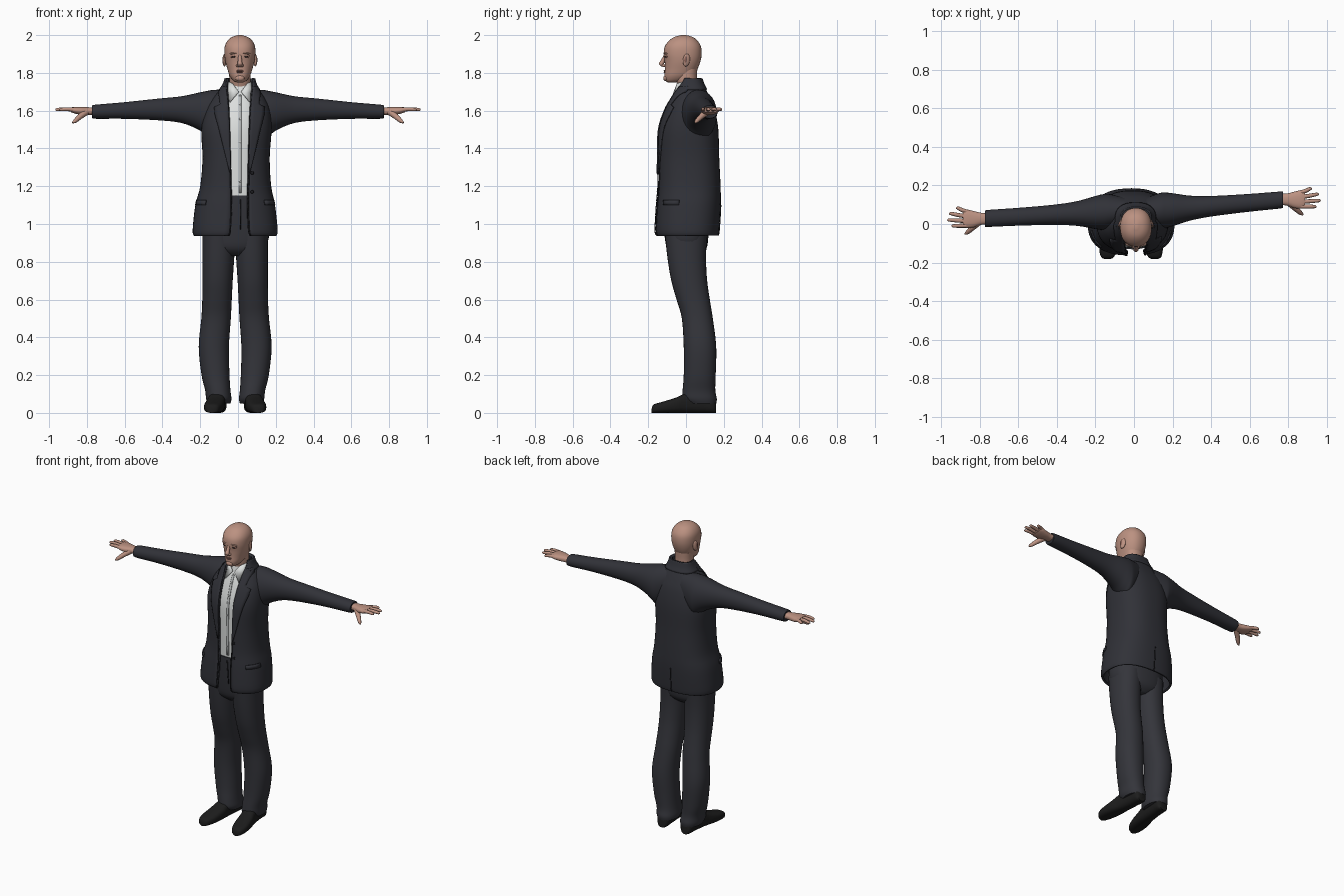
import bpy, bmesh, math
from mathutils import Vector

if "Cube" in bpy.data.objects:
    bpy.data.objects.remove(bpy.data.objects["Cube"])


def material(name, rgb):
    m = bpy.data.materials.new(name)
    m.diffuse_color = (*rgb, 1)
    m.use_nodes = True
    m.node_tree.nodes["Principled BSDF"].inputs["Base Color"].default_value = m.diffuse_color
    return m


SUIT = material("charcoal jacket", (0.030, 0.031, 0.039))
TROUSER = material("charcoal trousers", (0.034, 0.035, 0.043))
SEAM = material("dark seam", (0.012, 0.012, 0.015))
SHIRT = material("white shirt", (0.72, 0.74, 0.73))
PLACKET = material("shirt shade", (0.50, 0.52, 0.52))
SKIN = material("skin", (0.50, 0.285, 0.22))
DARKSKIN = material("shaded skin", (0.25, 0.12, 0.095))
SHOE = material("black leather", (0.012, 0.012, 0.012))
EYE = material("dark eye", (0.03, 0.02, 0.018))


def resample(keys, steps=4):
    """Smooth interpolation through rows of section values."""
    out = []
    for i in range(len(keys) - 1):
        a, b = keys[max(i - 1, 0)], keys[i]
        c, d = keys[i + 1], keys[min(i + 2, len(keys) - 1)]
        for k in range(steps):
            t = k / steps
            out.append([0.5 * (2 * q + (r - p) * t + (2 * p - 5 * q + 4 * r - s) * t * t
                               + (3 * q - p - 3 * r + s) * t ** 3)
                        for p, q, r, s in zip(a, b, c, d)])
    return out + [list(keys[-1])]


def skin_rings(name, rings, mat, closed=True, thick=0):
    """Bridge rings of points into one mesh."""
    bm = bmesh.new()
    rows = [[bm.verts.new(p) for p in r] for r in rings]
    n = len(rows[0])
    for r, s in zip(rows, rows[1:]):
        for j in range(n if closed else n - 1):
            k = (j + 1) % n
            bm.faces.new((r[j], r[k], s[k], s[j]))
    if closed:
        bm.faces.new(rows[0])
        bm.faces.new(rows[-1])
    bmesh.ops.recalc_face_normals(bm, faces=bm.faces)
    me = bpy.data.meshes.new(name)
    bm.to_mesh(me)
    bm.free()
    me.materials.append(mat)
    ob = bpy.data.objects.new(name, me)
    bpy.context.collection.objects.link(ob)
    if thick:
        mod = ob.modifiers.new("thickness", 'SOLIDIFY')
        mod.thickness, mod.offset = thick, 0
    return ob


def spow(v, e):
    return math.copysign(abs(v) ** e, v)


def loft(name, axis, keys, mat, p=2.2, n=32):
    """Loft rounded sections; key = (station, centre a, half a, low b, high b)."""
    rings = []
    for s, ca, ha, b0, b1 in resample(keys):
        ring = []
        for j in range(n):
            t = 2 * math.pi * j / n
            a = ca + ha * spow(math.sin(t), 2 / p)
            b = (b0 + b1) / 2 - (b1 - b0) / 2 * spow(math.cos(t), 2 / p)
            ring.append({'z': (a, b, s), 'x': (s, a, b), 'y': (a, s, b)}[axis])
        rings.append(ring)
    return skin_rings(name, rings, mat)


def tube(name, keys, mat, n=10):
    """Round tapered tube; key = (x, y, z, radius)."""
    rows = resample(keys, 3)
    q = (Vector(rows[-1][:3]) - Vector(rows[0][:3])).to_track_quat('Z', 'Y')
    return skin_rings(name, [[Vector(r[:3]) + q @ Vector((math.cos(2 * math.pi * j / n), math.sin(2 * math.pi * j / n), 0)) * r[3]
                              for j in range(n)] for r in rows], mat)


def blob(name, loc, size, mat, rot=(0, 0, 0)):
    bpy.ops.mesh.primitive_uv_sphere_add(segments=16, ring_count=10, location=loc, rotation=rot)
    ob = bpy.context.object
    ob.name, ob.scale = name, size
    ob.data.materials.append(mat)
    return ob


# Jacket: open shell; key = (z, centre x, half width, front y, back y, half opening)
JP, MID = 2.5, 0.008
JACKET = resample([
    (.94, -.015, .213, -.150, .165, .052), (.97, -.015, .219, -.157, .170, .045),
    (1.1, -.015, .205, -.150, .178, .040), (1.2, -.012, .182, -.142, .177, .042),
    (1.35, -.010, .172, -.140, .170, .046), (1.5, -.008, .180, -.135, .165, .050),
    (1.6, 0, .165, -.105, .148, .054), (1.66, .005, .135, -.075, .125, .058),
    (1.71, .008, .095, -.050, .100, .062), (1.74, .009, .078, -.037, .085, .065),
    (1.77, .010, .068, -.020, .075, .062)])


def edge_angle(row, side, extra=0):
    gap = row[5] + side * (MID - row[1]) + extra
    return side * math.asin(min(gap / row[2], .995) ** (JP / 2))


def jacket_point(row, t, off=0):
    z, cx, hw, y0, y1, _ = row
    return (cx + (hw + off) * spow(math.sin(t), 2 / JP),
            (y0 + y1) / 2 - ((y1 - y0) / 2 + off) * spow(math.cos(t), 2 / JP), z)


def wrap(row, off=0, n=48):
    a, b = edge_angle(row, 1), edge_angle(row, -1) + 2 * math.pi
    return [jacket_point(row, a + (b - a) * j / n, off) for j in range(n + 1)]


skin_rings("jacket_body", [wrap(r) for r in JACKET], SUIT, False, .012)
skin_rings("jacket_collar", [wrap(r, .008) for r in JACKET if r[0] > 1.70], SUIT, False, .01)

# Lapels and front edge seams follow the jacket surface
for side, tag in ((-1, "right"), (1, "left")):
    rows = [r for r in JACKET if 1.26 < r[0] < 1.73]
    strips = []
    for r in rows:
        w = .07 * min(1, (r[0] - 1.24) / .34) if r[0] < 1.63 else .04
        strips.append([jacket_point(r, edge_angle(r, side, w * k / 4), .011) for k in range(5)])
    skin_rings(tag + "_lapel", strips, SUIT, False, .008)
    line = [[jacket_point(r, edge_angle(r, side, e), .0085) for e in (0, .006)]
            for r in JACKET if r[0] < 1.3]
    skin_rings(tag + "_front_seam", line, SEAM, False, .003)
    # pocket flaps
    flap = [[jacket_point(r, side * a, .009) for a in (.75, .95, 1.15, 1.35)]
            for r in JACKET if 1.09 < r[0] < 1.14]
    skin_rings(tag + "_pocket_flap", flap, SUIT, False, .006)
for z in (1.17, 1.27):
    blob("jacket_button", (.075, -.150, z), (.009, .005, .009), SEAM)
skin_rings("back_vent", [[(x, jacket_point(r, math.pi)[1] + .0075, r[0]) for x in (-.016, -.011)]
                         for r in JACKET if r[0] < 1.11], SEAM, False, .003)

# Shirt, placket, buttons and collar
SHIRT_KEYS = [(1.12, 0, .12, -.123, .1), (1.35, 0, .12, -.125, .1), (1.5, 0, .12, -.12, .1),
              (1.6, .005, .105, -.095, .1), (1.66, .008, .085, -.072, .085),
              (1.70, .010, .070, -.052, .075), (1.735, .010, .063, -.042, .066)]
loft("shirt", 'z', SHIRT_KEYS, SHIRT, 2.6)
front = [r for r in resample(SHIRT_KEYS) if 1.15 < r[0] < 1.69]
skin_rings("shirt_placket", [[(x, r[3] - .001, r[0]) for x in (.004, .018)] for r in front],
           PLACKET, False, .004)
for r in front[1::4]:
    blob("shirt_button", (.011, r[3] - .004, r[0]), (.005, .003, .005), SHIRT)
for s in (-1, 1):
    skin_rings("collar_leaf", [[(.01 + s * .006, -.063, 1.70), (.01 + s * .052, -.080, 1.645)],
                               [(.01 + s * .040, -.045, 1.745), (.01 + s * .070, -.035, 1.69)],
                               [(.01 + s * .064, .005, 1.755), (.01 + s * .078, .005, 1.71)]],
               SHIRT, False, .006)

# Trousers
loft("trouser_hips", 'z', [(.83, -.015, .05, -.06, .07), (.87, -.015, .15, -.10, .108),
                           (.95, -.012, .178, -.115, .12), (1.08, -.01, .165, -.127, .13),
                           (1.15, -.008, .14, -.131, .12)], TROUSER, 2.4)
skin_rings("trouser_fly", [[(x, -.133 + (1.13 - z) * .1, z) for x in (.010, .015)]
                           for z in (.97, 1.05, 1.13)], SEAM, False, .004)
LEG = [(.05, .085, .060, .005, .160), (.075, .087, .067, -.018, .163), (.12, .092, .067, -.018, .155),
       (.2, .104, .074, -.012, .157), (.35, .113, .080, -.012, .160), (.5, .101, .078, -.022, .142),
       (.6, .096, .078, -.050, .126), (.7, .093, .080, -.078, .112), (.82, .089, .084, -.098, .106),
       (.95, .085, .088, -.112, .112)]
SOLE = [(-.182, .122, .012, 0, .022), (-.17, .122, .034, 0, .045), (-.12, .116, .049, 0, .06),
        (-.05, .106, .050, 0, .082), (0, .098, .045, 0, .105), (.08, .090, .042, 0, .12),
        (.14, .086, .040, 0, .09), (.158, .086, .026, 0, .06)]
for s, tag in ((-1, "right"), (1, "left")):
    flip = lambda keys: [(k[0], -.015 + s * k[1], *k[2:]) for k in keys]
    loft(tag + "_trouser_leg", 'z', flip(LEG), TROUSER, 2.2)
    loft(tag + "_shoe", 'y', flip(SOLE), SHOE, 2.8, 24)

# Sleeves, palms and fingers; each arm drifts a little in y along its length
ARM = [(.05, 0, .07, 1.51, 1.712), (.13, 0, .092, 1.45, 1.710), (.165, 0, .092, 1.468, 1.704),
       (.21, 0, .083, 1.50, 1.695), (.3, 0, .063, 1.535, 1.676), (.42, 0, .052, 1.549, 1.664),
       (.6, 0, .046, 1.557, 1.645), (.75, 0, .044, 1.557, 1.632), (.772, 0, .041, 1.562, 1.628)]
PALM = [(.74, 0, .030, 1.577, 1.617), (.79, 0, .031, 1.577, 1.618), (.83, -.002, .042, 1.578, 1.620),
        (.865, 0, .048, 1.585, 1.620), (.885, .002, .043, 1.592, 1.617)]
TIPS = [(.922, .056), (.958, .027), (.967, -.006), (.945, -.037)]
for s, tag, slope in ((-1, "right", -.055), (1, "left", .09)):
    mid = lambda x: .065 + slope * (x - .1)
    loft(tag + "_sleeve", 'x', [(s * k[0], mid(k[0]), *k[2:]) for k in ARM], SUIT, 2.1)
    h = mid(.79)
    loft(tag + "_palm", 'x', [(s * k[0], h + k[1], *k[2:]) for k in PALM], SKIN, 2.4, 20)
    for i, (tx, ty) in enumerate(TIPS):
        by = .035 - .0235 * i
        tube(tag + "_finger", [(s * .86, h + by, 1.604, .011), (s * (.86 + tx) / 2, h + (by + ty) / 2, 1.608, .0105),
                               (s * (tx - .01), h + ty, 1.606, .0085), (s * tx, h + ty, 1.605, .003)], SKIN)
    tube(tag + "_thumb", [(s * .805, h - .018, 1.592, .018), (s * .835, h - .045, 1.570, .015),
                          (s * .862, h - .070, 1.546, .011), (s * .875, h - .079, 1.536, .004)], SKIN)

# Neck and head
HX = .010
loft("neck", 'z', [(1.66, HX, .058, -.035, .070), (1.72, HX, .056, -.042, .062),
                   (1.77, HX, .056, -.055, .058), (1.82, HX, .058, -.05, .06)], SKIN)
loft("head", 'z', [(1.750, HX, .018, -.098, -.055), (1.760, HX, .036, -.109, -.005),
                   (1.785, HX, .054, -.114, .035), (1.82, HX, .066, -.112, .060),
                   (1.86, HX, .077, -.113, .076), (1.90, HX, .082, -.118, .083),
                   (1.94, HX, .080, -.112, .079), (1.97, HX, .066, -.090, .061),
                   (1.99, HX, .042, -.062, .036), (2.0, HX, .010, -.025, .000)], SKIN, 2.2, 36)

# Face
tube("nose", [(HX, -.108, 1.898, .008), (HX, -.122, 1.865, .011),
              (HX, -.131, 1.846, .014), (HX, -.122, 1.832, .010)], SKIN, 14)
blob("upper_lip", (HX, -.111, 1.811), (.022, .007, .004), DARKSKIN)
blob("lower_lip", (HX, -.112, 1.803), (.018, .007, .004), DARKSKIN)
blob("chin", (HX, -.106, 1.772), (.024, .014, .016), SKIN)
for s, tag in ((-1, "right"), (1, "left")):
    blob(tag + "_eye_socket", (HX + s * .033, -.105, 1.887), (.019, .006, .010), DARKSKIN, (0, 0, s * .3))
    blob(tag + "_eye", (HX + s * .033, -.109, 1.886), (.011, .005, .005), EYE, (0, 0, s * .3))
    blob(tag + "_brow", (HX + s * .034, -.108, 1.904), (.023, .008, .005), SKIN, (0, s * .12, s * .3))
    blob(tag + "_nostril_wing", (HX + s * .012, -.118, 1.839), (.008, .010, .008), SKIN)
    blob(tag + "_ear", (HX + s * .081, .002, 1.868), (.009, .020, .034), SKIN, (-.15, 0, s * .35))
    blob(tag + "_ear_hollow", (HX + s * .087, -.001, 1.870), (.005, .010, .020), DARKSKIN, (-.15, 0, s * .35))

# Smooth shading with sharp edges kept
bpy.ops.object.select_all(action='SELECT')
bpy.context.view_layer.objects.active = bpy.data.objects["head"]
bpy.ops.object.shade_smooth_by_angle(angle=math.radians(45))
